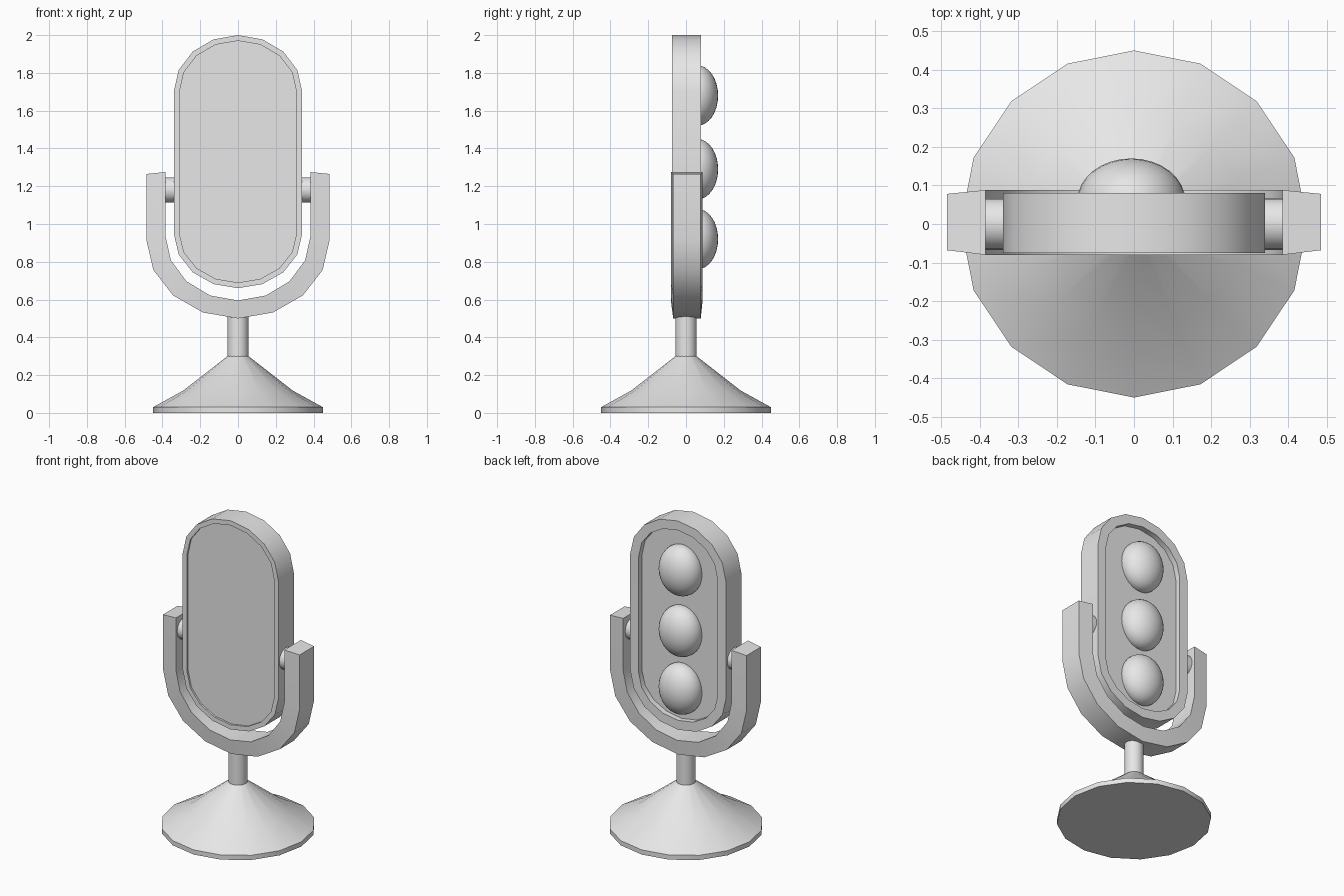
import bpy, bmesh, math
from mathutils import Matrix, Vector

cube = bpy.data.objects.get("Cube")
if cube:
    bpy.data.objects.remove(cube, do_unlink=True)

grey = bpy.data.materials.new("plain_grey")
grey.use_nodes = True
COLOR = (0.8, 0.8, 0.8, 1)
grey.diffuse_color = COLOR
grey.node_tree.nodes["Principled BSDF"].inputs["Base Color"].default_value = COLOR


def finish(name, bm, angle=30):
    bmesh.ops.recalc_face_normals(bm, faces=bm.faces)
    mesh = bpy.data.meshes.new(name)
    bm.to_mesh(mesh)
    bm.free()
    mesh.materials.append(grey)
    ob = bpy.data.objects.new(name, mesh)
    bpy.context.collection.objects.link(ob)
    bpy.ops.object.select_all(action="DESELECT")
    ob.select_set(True)
    bpy.context.view_layer.objects.active = ob
    bpy.ops.object.shade_smooth_by_angle(angle=math.radians(angle))
    return ob


def loft(name, loops, closed=True, caps=True, angle=30):
    """Skin a list of equal-length point loops."""
    bm = bmesh.new()
    rings = [[bm.verts.new(p) for p in loop] for loop in loops]
    n = len(rings[0])
    for a, b in zip(rings, rings[1:]):
        for i in range(n if closed else n - 1):
            j = (i + 1) % n
            bm.faces.new((a[i], a[j], b[j], b[i]))
    if caps:
        bm.faces.new(rings[0])
        bm.faces.new(rings[-1])
    return finish(name, bm, angle)


def lathe(name, profile, steps, matrix=Matrix()):
    loops = []
    for r, z in profile:
        angles = [math.tau * i / steps for i in range(steps)]
        loops.append([matrix @ Vector((r * math.cos(a), r * math.sin(a), z))
                      for a in angles])
    return loft(name, loops)


def capsule(inset, y):
    """Upright rounded outline, shrunk by inset, at depth y."""
    pts = []
    for mid, height, start in ((1.70, 0.30, 0), (0.95, 0.29, math.pi)):
        for i in range(9):
            a = start + math.pi * i / 8
            pts.append(Vector(((0.34 - inset) * math.cos(a), y,
                               mid + (height - inset) * math.sin(a))))
    return pts


# Head: one shell with a shallow front recess and a deeper back recess
head = [(0.03, -0.063), (0.03, -0.075), (0, -0.075),
        (0, 0.08), (0.06, 0.08), (0.06, 0.045)]
loft("head_shell", [capsule(*p) for p in head])

# Three domes in the back recess
for label, z in (("upper", 1.68), ("middle", 1.29), ("lower", 0.92)):
    bm = bmesh.new()
    place = Matrix.Translation((-0.007, 0.06, z)) @ Matrix.Diagonal((0.14, 0.11, 0.16, 1))
    bmesh.ops.create_uvsphere(bm, u_segments=32, v_segments=16, radius=1, matrix=place)
    finish(label + "_dome", bm)


# Yoke: U-shaped bar, slightly narrower on its outer side
def yoke_path(width, drop, mid, top):
    arc = [math.pi + math.pi * i / 8 for i in range(9)]
    pts = [(width * math.cos(a), mid + drop * math.sin(a)) for a in arc]
    return [(-width, top)] + pts + [(width, top)]


outer = yoke_path(0.485, 0.415, 0.915, 1.265)
inner = yoke_path(0.385, 0.345, 0.94, 1.275)
loft("yoke", [[(ox, -0.068, oz), (ix, -0.08, iz), (ix, 0.088, iz), (ox, 0.078, oz)]
              for (ox, oz), (ix, iz) in zip(outer, inner)])

# Pivots joining the head to the yoke
for label, side in (("left", 1), ("right", -1)):
    turn = Matrix.Translation((0.37 * side, 0, 1.18)) @ Matrix.Rotation(math.pi / 2, 4, "Y")
    lathe(label + "_pivot", [(0.067, -0.05), (0.067, 0.05)], 24, turn)

# Stem and base
lathe("stem", [(0.056, 0.28), (0.056, 0.53)], 24)
lathe("base", [(0.45, 0), (0.45, 0.03), (0.29, 0.118), (0.056, 0.30)], 16)
